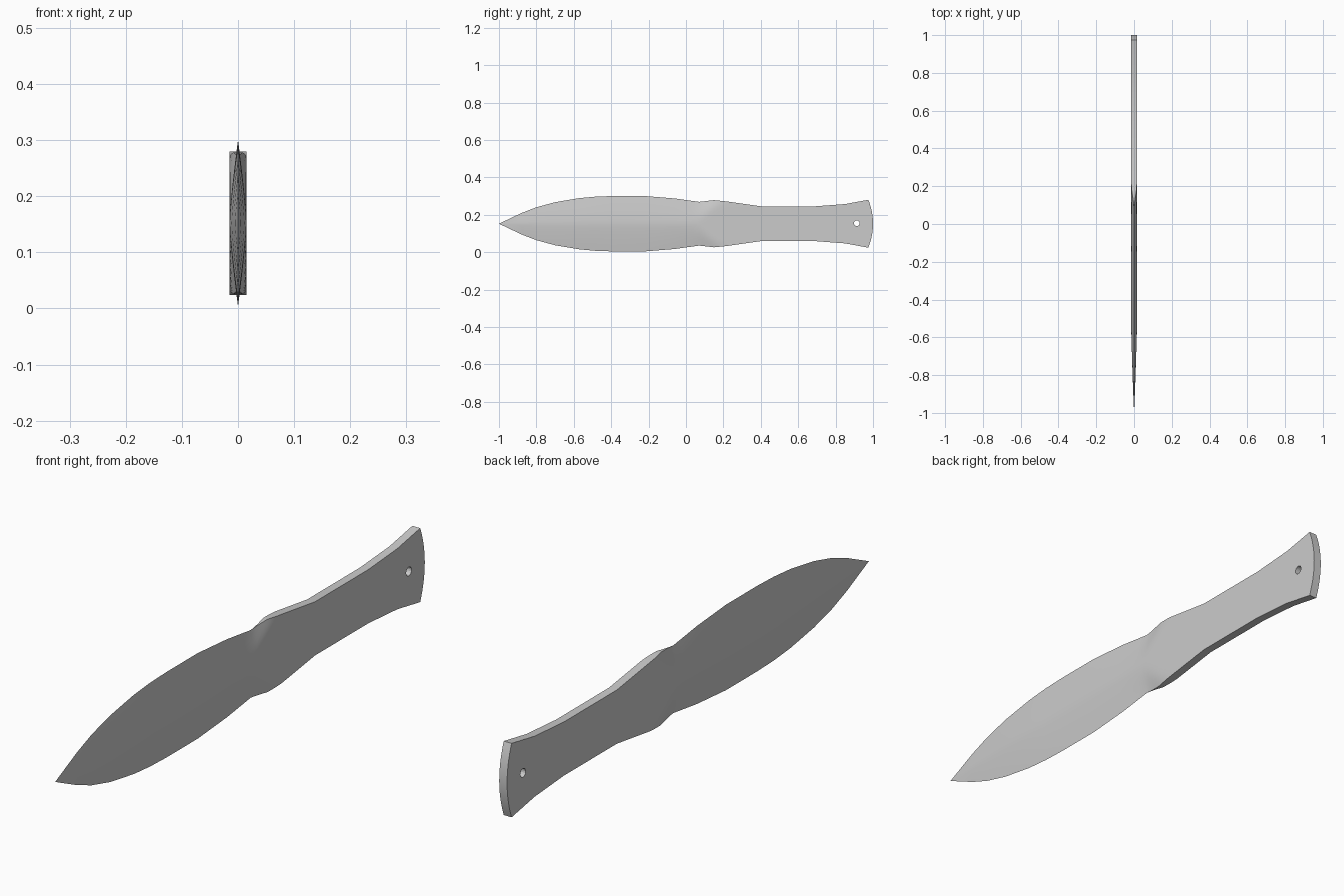
import bpy, bmesh

if "Cube" in bpy.data.objects:
    bpy.data.objects.remove(bpy.data.objects["Cube"])

CENTER_Z = 0.152
HALF_THICK = 0.015
# Outline: (y, half height), tip to butt
OUTLINE = [(-1, 0), (-0.88, 0.057), (-0.80, 0.088), (-0.70, 0.115), (-0.57, 0.137),
           (-0.48, 0.145), (-0.39, 0.148), (-0.22, 0.148), (-0.06, 0.135), (0.07, 0.117),
           (0.15, 0.126), (0.22, 0.119), (0.40, 0.093), (0.69, 0.093), (0.85, 0.105),
           (0.975, 0.128)]
N = 8
ROWS = [i / N for i in range(-N, N + 1)]


def half_height(y):
    for (a, ha), (b, hb) in zip(OUTLINE, OUTLINE[1:]):
        if y <= b:
            return ha + (hb - ha) * (y - a) / (b - a)
    return OUTLINE[-1][1]


def thickness(y, t):
    # Tapered tip, lens-shaped blade, curved plunge into the flat handle
    t = abs(t)
    ridge = HALF_THICK * min(1, (1 + y) / 0.42) ** 0.85
    start, end = 0.01 + 0.06 * t, 0.07 + 0.08 * min(1, t * 1.7) + 0.07 * max(0, t - 0.6) / 0.4
    s = max(0, min(1, (y - start) / (end - start)))
    s = s * s * (3 - 2 * s)
    return ridge * (1 - t ** 1.35 * (1 - s))


stations = [y for y, h in OUTLINE] + [0.03, 0.09, 0.11, 0.13, 0.17, 0.195]
stations.sort()
bm = bmesh.new()


def side(sign):
    grid = []
    for y in stations:
        row = []
        for t in ROWS:
            yy = y + (0.025 * (1 - t * t) if y == stations[-1] else 0)
            row.append(bm.verts.new((sign * thickness(y, t), yy,
                                     CENTER_Z + t * half_height(y))))
        grid.append(row)
    for a, b in zip(grid, grid[1:]):
        for j in range(len(ROWS) - 1):
            bm.faces.new((a[j], a[j + 1], b[j + 1], b[j]))
    return grid


# Two broad faces, then the rim joining them
left, right = side(-1), side(1)
for i in range(len(stations) - 1):
    for j in (0, -1):
        bm.faces.new((left[i][j], left[i + 1][j], right[i + 1][j], right[i][j]))
for j in range(len(ROWS) - 1):
    bm.faces.new((left[-1][j], left[-1][j + 1], right[-1][j + 1], right[-1][j]))
bmesh.ops.remove_doubles(bm, verts=bm.verts, dist=1e-5)
bmesh.ops.recalc_face_normals(bm, faces=bm.faces)
mesh = bpy.data.meshes.new("throwing_knife")
bm.to_mesh(mesh)
bm.free()
knife = bpy.data.objects.new("throwing_knife", mesh)
bpy.context.collection.objects.link(knife)

# Lanyard hole
bpy.ops.mesh.primitive_cylinder_add(vertices=16, radius=0.015, depth=0.2,
                                    location=(0, 0.913, CENTER_Z + 0.002),
                                    rotation=(0, 1.5707963, 0))
cutter = bpy.context.object
cutter.name = "hole_cutter"
cutter.hide_render = True
cut = knife.modifiers.new("lanyard_hole", 'BOOLEAN')
cut.operation = 'DIFFERENCE'
cut.solver = 'EXACT'
cut.object = cutter
cutter.select_set(False)
knife.select_set(True)
bpy.context.view_layer.objects.active = knife
bpy.ops.object.modifier_apply(modifier=cut.name)
bpy.data.objects.remove(cutter)

bpy.ops.object.shade_smooth_by_angle(angle=0.35)
